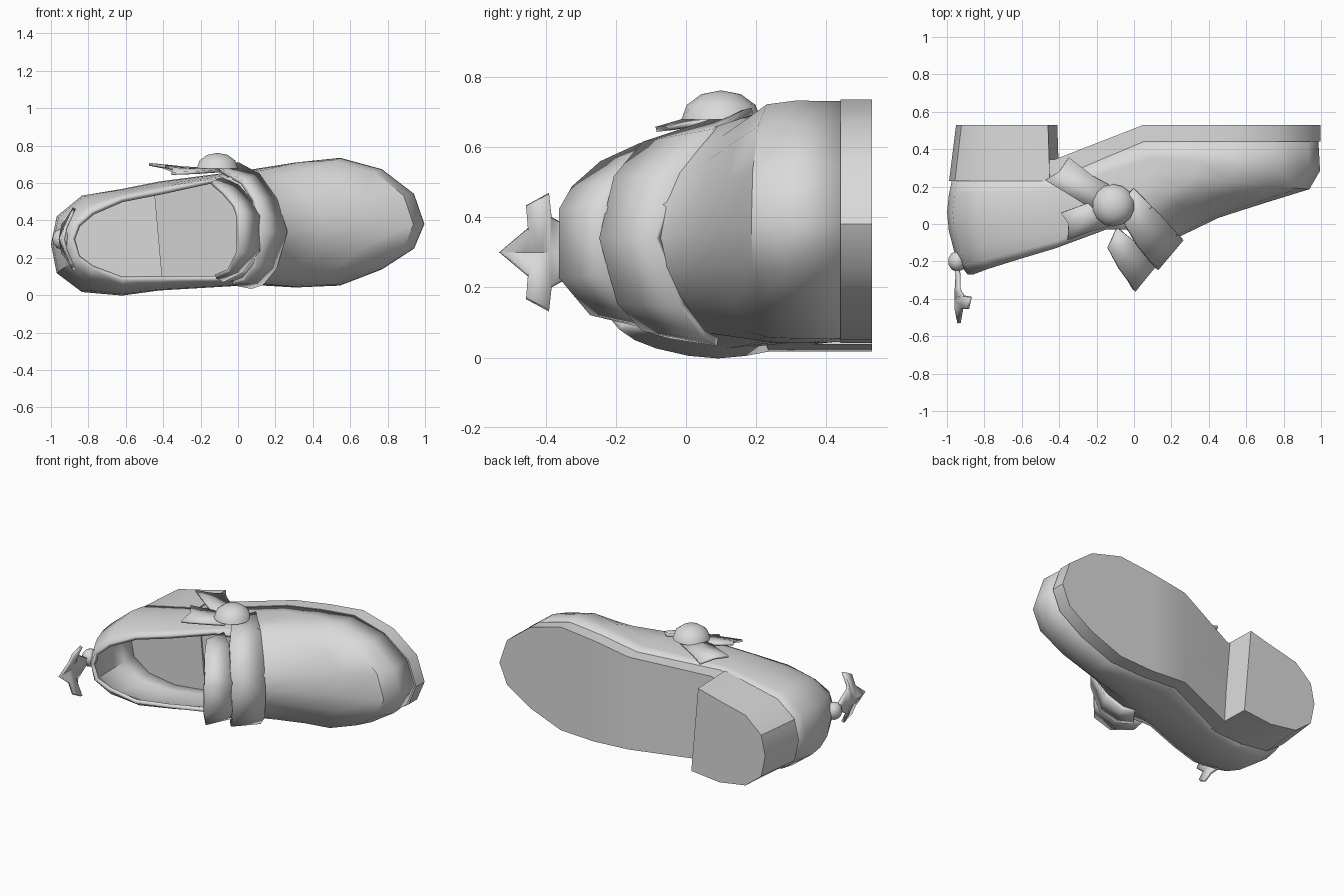
import bpy, bmesh, math

if "Cube" in bpy.data.objects:
    bpy.data.objects.remove(bpy.data.objects["Cube"])

grey = bpy.data.materials.new("plain grey")
grey.diffuse_color = (0.7, 0.7, 0.7, 1)
grey.use_nodes = True
grey.node_tree.nodes["Principled BSDF"].inputs["Base Color"].default_value = grey.diffuse_color

# Foot stations, heel to toe: base x, z high, z low, rim x, rim y, rim z high, rim z low
STATIONS = [
    (-.97, .28, .28, -.89, -.27, .30, .30),
    (-.94, .41, .14, -.86, -.27, .38, .20),
    (-.82, .51, .05, -.78, -.24, .45, .14),
    (-.62, .555, .02, -.62, -.19, .52, .08),
    (-.42, .595, .04, -.42, -.13, .56, .08),
    (.05, .665, .06, -.15, -.03, .62, .08),
    (.30, .705, .045, -.04, -.03, .63, .08),
    (.54, .73, .055, .04, -.10, .57, .12),
    (.76, .67, .14, .09, -.16, .50, .18),
    (.93, .54, .25, .12, -.20, .42, .26),
    (.985, .38, .38, .13, -.21, .34, .34),
]
# (inward, upward) fractions from base to rim
HEEL_CURVE = [(0, 0), (-.25, .18), (-.37, .36), (-.25, .55), (.1, .76), (.5, .9), (1, 1)]
TOE_CURVE = [(0, 0), (-.012, .25), (.055, .40), (.33, .51), (.62, .63), (.86, .78), (1, 1)]


def style(obj, angle=35):
    obj.data.materials.append(grey)
    bpy.ops.object.select_all(action='DESELECT')
    bpy.context.view_layer.objects.active = obj
    obj.select_set(True)
    bpy.ops.object.shade_smooth_by_angle(angle=math.radians(angle))


def finish(name, verts, faces, thickness=0, offset=-1, angle=35):
    mesh = bpy.data.meshes.new(name)
    mesh.from_pydata(verts, [], faces)
    bm = bmesh.new()
    bm.from_mesh(mesh)
    bmesh.ops.remove_doubles(bm, verts=bm.verts, dist=1e-4)
    bmesh.ops.recalc_face_normals(bm, faces=bm.faces)
    bm.to_mesh(mesh)
    bm.free()
    obj = bpy.data.objects.new(name, mesh)
    bpy.context.collection.objects.link(obj)
    if thickness:
        mod = obj.modifiers.new("thickness", 'SOLIDIFY')
        mod.thickness, mod.offset = thickness, offset
    style(obj, angle)


def strip(name, rows, thickness):
    """Sheet through rows of points with equal counts."""
    n = len(rows[0])
    faces = [(r * n + i, r * n + i + 1, r * n + n + i + 1, r * n + n + i)
             for r in range(len(rows) - 1) for i in range(n - 1)]
    finish(name, sum(rows, []), faces, thickness, 0, 50)


def slab(name, hi_top, lo_top, hi_bot, lo_bot):
    """Closed slab from high and low edges on its two sides."""
    n = len(hi_top)
    verts = hi_top + lo_top + hi_bot + lo_bot
    faces = []
    for i in range(n - 1):
        for p, q in ((0, n), (2 * n, 3 * n), (0, 2 * n), (n, 3 * n)):
            faces.append((p + i, p + i + 1, q + i + 1, q + i))
    e = n - 1
    faces.append((e, n + e, 3 * n + e, 2 * n + e))
    # pointed ends share a place, so drop the repeated corners
    clean = []
    for f in faces:
        g = []
        for i in f:
            if verts[i] not in [verts[j] for j in g]:
                g.append(i)
        if len(g) > 2:
            clean.append(g)
    finish(name, verts, clean)


def ramp(x, x0, y0, x1, y1):
    t = min(1, max(0, (x - x0) / (x1 - x0)))
    return y0 + t * (y1 - y0)


def sole_top(x):
    return ramp(x, -.42, .24, .05, .44)


def sole_bottom(x):
    return ramp(x, -.42, .345, .05, .53)


# Upper: rings of points from the sole edge to the opening
sides = [(i, 1) for i in range(11)] + [(i, 2) for i in range(9, 0, -1)]
n = len(sides)
verts, faces = [], []
for row in range(7):
    for i, s in sides:
        st = STATIONS[i]
        k = min(1, max(0, (i - 4) / 3))
        h, v = [(1 - k) * p + k * q for p, q in zip(HEEL_CURVE[row], TOE_CURVE[row])]
        y0 = sole_top(st[0]) + .01
        verts.append((st[0] + h * (st[3] - st[0]),
                      y0 + v * (st[4] - y0),
                      st[s] + h * (st[s + 4] - st[s])))
for row in range(6):
    for j in range(n):
        a, b = row * n + j, row * n + (j + 1) % n
        faces.append((a, b, b + n, a + n))
finish("upper", verts, faces, .025, -1, 40)


# Sole with a raised arch; its heel end tucks inside the heel block
def sole_edge(side, yfun):
    pts = []
    for i, st in enumerate(STATIONS):
        f = .94 if i < 4 else 1.012
        c = .29 if i < 4 else .37
        pts.append((st[0] * (.97 if i < 4 else 1.012), yfun(st[0]), c + (st[side] - c) * f))
    return pts


slab("sole", sole_edge(1, sole_top), sole_edge(2, sole_top),
     sole_edge(1, sole_bottom), sole_edge(2, sole_bottom))


# Heel block with a slanted breast
def heel_edge(side, y, grow, inner):
    pts = []
    for st in STATIONS[:5]:
        pts.append((-.5 + (st[0] + .5) * grow, y, .3 + (st[side] - .3) * 1.01))
    pts[-1] = (inner, y, pts[-1][2])
    return pts


slab("heel_block", heel_edge(1, .23, 1.04, -.45), heel_edge(2, .23, 1.04, -.40),
     heel_edge(1, .53, .96, -.46), heel_edge(2, .53, .96, -.41))

# Strap arching over the instep
strip("strap", [
    [(-.10, .08, .67), (.02, -.12, .605), (.085, -.20, .51), (.12, -.24, .34),
     (.09, -.19, .16), (.03, -.12, .085), (-.03, -.04, .065)],
    [(.0, .19, .70), (.11, .08, .64), (.20, -.02, .51), (.255, -.08, .34),
     (.20, -.01, .15), (.13, .05, .065), (.07, .09, .045)]], .024)

# Tongue standing behind the strap
strip("tongue", [
    [(-.14, -.13, .60), (-.08, -.24, .55), (-.02, -.32, .48), (0, -.355, .42),
     (0, -.355, .23), (-.05, -.27, .13), (-.12, -.14, .10)],
    [(-.09, -.02, .62), (.0, -.09, .58), (.07, -.17, .50), (.11, -.22, .42),
     (.11, -.22, .24), (.02, -.12, .13), (-.08, -.02, .08)]], .022)

# Swallow-tailed ribbon ends under the button
strip("upper_ribbon", [
    [(-.08, .18, .665), (-.22, .255, .655), (-.35, .355, .665)],
    [(-.15, .11, .675), (-.28, .20, .68), (-.40, .28, .685)],
    [(-.16, .04, .665), (-.32, .14, .675), (-.475, .235, .70)]], .015)
strip("lower_ribbon", [
    [(-.12, .15, .665), (-.28, .10, .675), (-.39, .06, .69)],
    [(-.12, .08, .675), (-.25, .03, .67), (-.35, -.0, .675)],
    [(-.10, .0, .665), (-.23, -.04, .655), (-.355, -.085, .65)]], .015)


# Round ornaments; the button is flat underneath
def ball(name, loc, scale, seg, rings, flat=False):
    bpy.ops.mesh.primitive_uv_sphere_add(segments=seg, ring_count=rings, radius=1, location=loc)
    obj = bpy.context.object
    obj.name = name
    obj.scale = scale
    if flat:
        bm = bmesh.new()
        bm.from_mesh(obj.data)
        bmesh.ops.delete(bm, geom=[v for v in bm.verts if v.co.z < -.05], context='VERTS')
        bmesh.ops.holes_fill(bm, edges=bm.edges, sides=0)
        bm.to_mesh(obj.data)
        bm.free()
    style(obj, 50)


ball("button", (-.11, .10, .678), (.113, .113, .083), 14, 6, True)
ball("heel_bead", (-.945, -.20, .30), (.05, .055, .055), 10, 6)

# Three-pointed tail on the heel, mirrored about its spine
half = [(-.955, -.20, .0), (-.935, -.27, .03), (-.935, -.35, .08), (-.915, -.385, .10),
        (-.875, -.39, .165), (-.89, -.455, .13), (-.92, -.45, .065), (-.935, -.53, .0)]
spine = [(-.955, -.20, .30), (-.945, -.27, .30), (-.95, -.35, .30), (-.95, -.39, .30),
         (-.95, -.41, .30), (-.95, -.43, .30), (-.95, -.46, .30), (-.935, -.53, .30)]
points, quads = list(spine), []
for s in (1, -1):
    b = len(points)
    points += [(x, y, .30 + s * z) for x, y, z in half]
    quads += [(i, i + 1, b + i + 1, b + i) for i in range(1, 6)]
    quads += [(0, 1, b + 1), (6, 7, b + 6)]
finish("heel_tail", points, quads, .018, 0)
